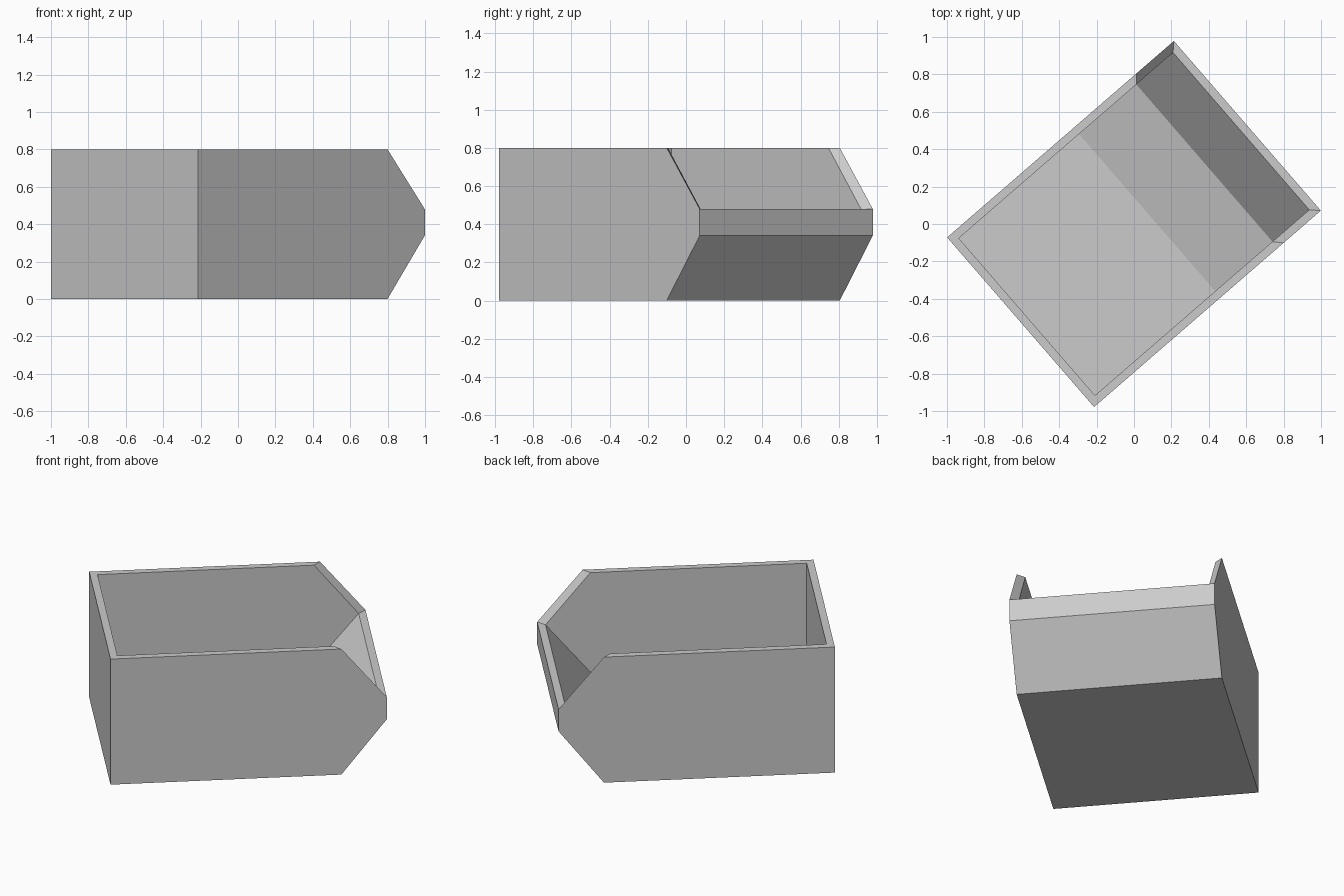
import bpy, bmesh, math
from mathutils import Matrix

cube = bpy.data.objects.get("Cube")
if cube:
    bpy.data.objects.remove(cube, do_unlink=True)

# Plain grey material
GREY = (0.6, 0.6, 0.6, 1.0)
mat = bpy.data.materials.new("light_grey")
mat.use_nodes = True
mat.diffuse_color = GREY
mat.node_tree.nodes["Principled BSDF"].inputs["Base Color"].default_value = GREY

# Side profiles (length, height): outer shell and cavity, nose at the far end
LENGTH, WIDTH, WALL = 1.604, 1.2, 0.044
outer = [(0, 0), (1.34, 0), (LENGTH, 0.34), (LENGTH, 0.48), (1.34, 0.8), (0, 0.8)]
inner = [(WALL, 0.02), (0.895, 0.02), (1.30, 0.167), (LENGTH - WALL, 0.48),
         (1.30, 0.8), (WALL, 0.8)]

bm = bmesh.new()


def ring(profile, y):
    return [bm.verts.new((s - LENGTH / 2, y, z)) for s, z in profile]


def strip(a, b, start, end):
    """Bridge two matching rings with quads from one index to another."""
    for i in range(start, end):
        j, k = i % len(a), (i + 1) % len(a)
        bm.faces.new((a[j], a[k], b[k], b[j]))


half = WIDTH / 2
out_a, out_b = ring(outer, -half), ring(outer, half)
in_a, in_b = ring(inner, -half + WALL), ring(inner, half - WALL)

# Side walls
for r in (out_a, out_b, in_a, in_b):
    bm.faces.new(r)

# Back, base and nose, outside and inside (top and upper nose stay open)
strip(out_a, out_b, 5, 9)
strip(in_a, in_b, 5, 9)

# Rim: along both sides, then across the nose and the back
strip(out_a, in_a, 3, 5)
strip(out_b, in_b, 3, 5)
for i in (3, 5):
    bm.faces.new((out_a[i], out_b[i], in_b[i], in_a[i]))

bmesh.ops.recalc_face_normals(bm, faces=bm.faces[:])

# Turn the bin on its base
bm.transform(Matrix.Rotation(math.radians(40.9), 4, 'Z'))

mesh = bpy.data.meshes.new("open_bin")
bm.to_mesh(mesh)
bm.free()
mesh.materials.append(mat)
bpy.context.collection.objects.link(bpy.data.objects.new("open_bin", mesh))
